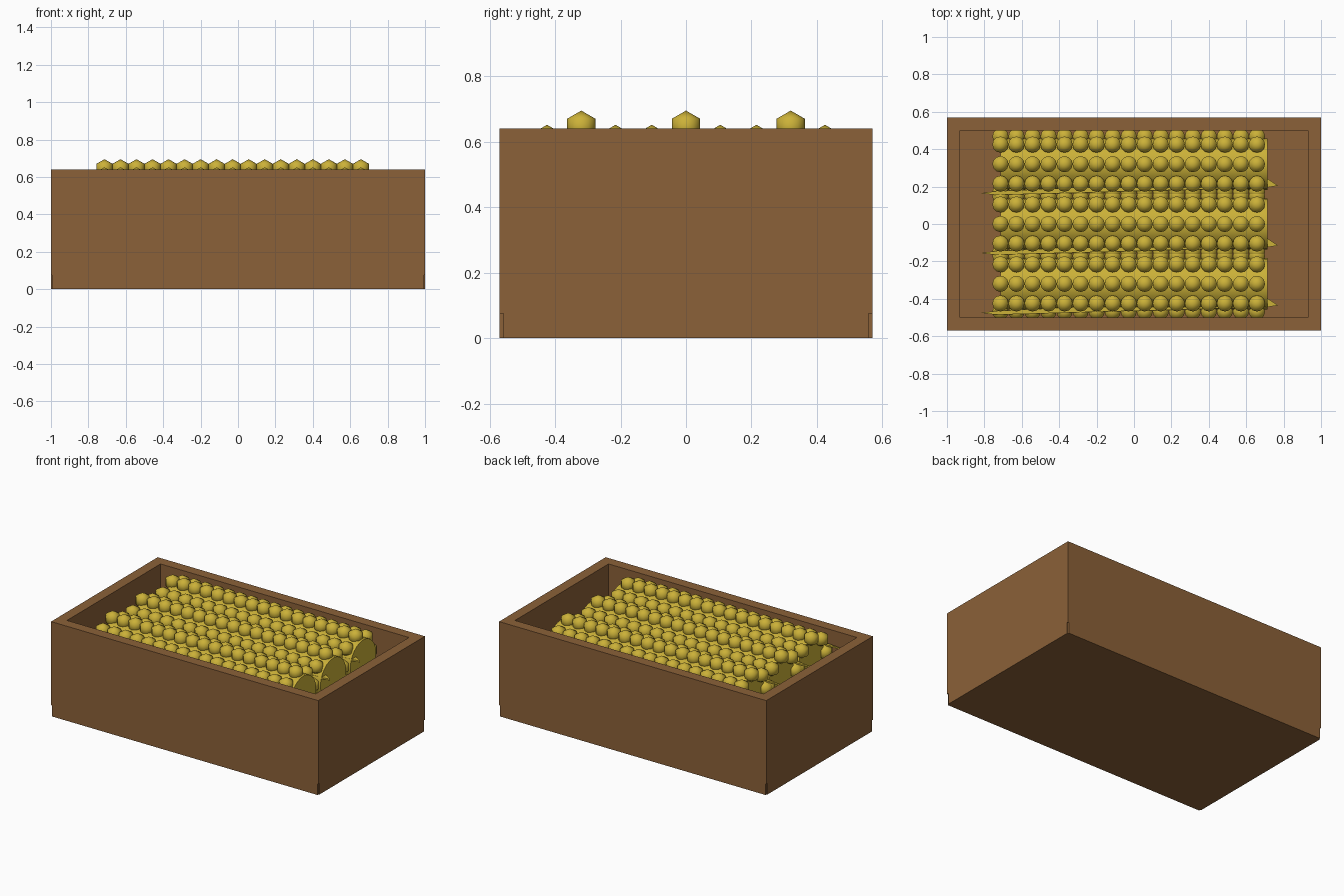
import bpy, bmesh, math
from mathutils import Matrix, Vector

if "Cube" in bpy.data.objects:
    bpy.data.objects.remove(bpy.data.objects["Cube"])


def material(name, rgb):
    m = bpy.data.materials.new(name)
    m.diffuse_color = (*rgb, 1)
    m.use_nodes = True
    m.node_tree.nodes["Principled BSDF"].inputs["Base Color"].default_value = m.diffuse_color
    return m


WOOD = material("brown wood", (0.26, 0.12, 0.04))
CORN = material("golden corn", (0.60, 0.44, 0.04))


def finish(bm, name, mat, smooth=None):
    bmesh.ops.recalc_face_normals(bm, faces=bm.faces)
    me = bpy.data.meshes.new(name)
    bm.to_mesh(me)
    bm.free()
    me.materials.append(mat)
    ob = bpy.data.objects.new(name, me)
    bpy.context.collection.objects.link(ob)
    if smooth:
        bpy.context.view_layer.objects.active = ob
        ob.select_set(True)
        bpy.ops.object.shade_smooth_by_angle(angle=math.radians(smooth))
        ob.select_set(False)
    return ob


def prism(name, outline, z0, z1, mat):
    bm = bmesh.new()
    face = bm.faces.new([bm.verts.new((x, y, z0)) for x, y in outline])
    ext = bmesh.ops.extrude_face_region(bm, geom=[face])
    top = [v for v in ext["geom"] if isinstance(v, bmesh.types.BMVert)]
    bmesh.ops.translate(bm, verts=top, vec=(0, 0, z1 - z0))
    return finish(bm, name, mat)


# Crate floor, with a small notch at each corner
HX, HY, FLOOR, TOP = 1.0, 0.57, 0.075, 0.64
quarter = [(HX, HY - 0.012), (HX - 0.006, HY - 0.012), (HX - 0.006, HY)]
outline = []
for sx, sy in ((1, 1), (-1, 1), (-1, -1), (1, -1)):
    pts = [(x * sx, y * sy) for x, y in quarter]
    outline += pts if sx * sy > 0 else pts[::-1]
prism("crate_floor", outline, 0, FLOOR, WOOD)

# Crate walls: one continuous rectangular ring
bm = bmesh.new()
IX, IY = 0.93, 0.50
loops = []
for x, y, z in ((HX, HY, FLOOR), (HX, HY, TOP), (IX, IY, TOP), (IX, IY, FLOOR)):
    loops.append([bm.verts.new((x * a, y * b, z))
                  for a, b in ((1, 1), (-1, 1), (-1, -1), (1, -1))])
for i in range(4):
    a, b = loops[i], loops[(i + 1) % 4]
    for j in range(4):
        k = (j + 1) % 4
        bm.faces.new((a[j], a[k], b[k], b[j]))
finish(bm, "crate_walls", WOOD)

# Corn cobs lying side by side along x
AXIS_Z, RING, STEP, START = 0.497, 0.148, 0.0857, -0.714
leaf = [(-0.82, -0.155), (-0.74, -0.165), (0.71, -0.125),
        (0.77, -0.115), (0.71, -0.075), (-0.74, -0.145)]
for n, cy in enumerate((-0.32, 0, 0.32), 1):
    # Core
    bm = bmesh.new()
    bmesh.ops.create_cone(bm, cap_ends=True, segments=24, radius1=0.137,
                          radius2=0.137, depth=1.426,
                          matrix=Matrix.Translation((0, cy, AXIS_Z))
                          @ Matrix.Rotation(math.pi / 2, 4, 'Y'))
    finish(bm, f"cob_core_{n}", CORN, 40)

    # Eight rows of kernels around the core
    bm = bmesh.new()
    for row in range(8):
        a = row * math.pi / 4
        for i in range(17):
            pos = Vector((START + i * STEP, cy + RING * math.sin(a),
                          AXIS_Z + RING * math.cos(a)))
            bmesh.ops.create_uvsphere(bm, u_segments=12, v_segments=3, radius=0.05,
                                      matrix=Matrix.Translation(pos))
    finish(bm, f"cob_kernels_{n}", CORN, 70)

    # Slim husk leaf beside the cob
    prism(f"husk_leaf_{n}", [(x, y + cy) for x, y in leaf], 0.54, 0.55, CORN)
